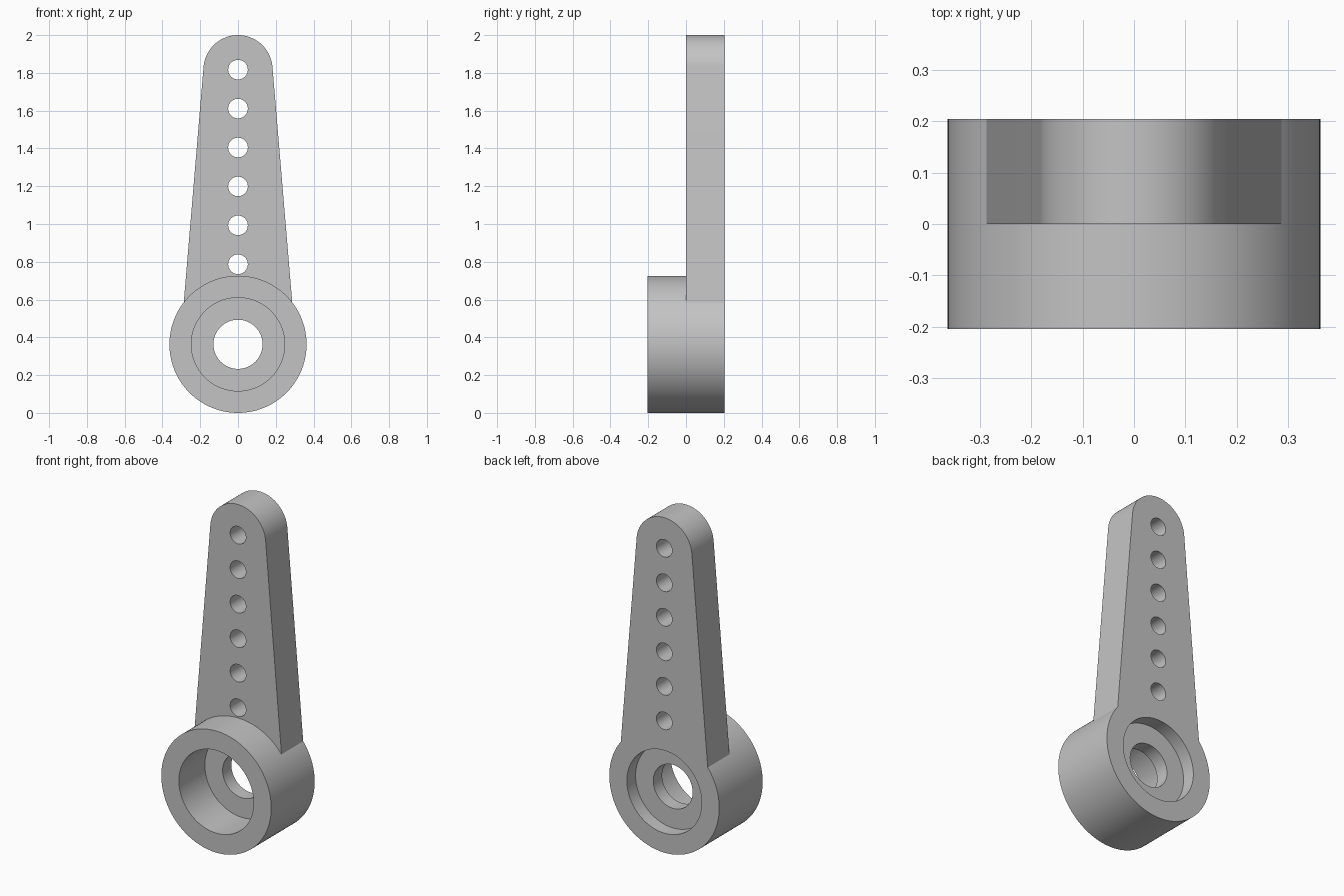
import bpy, bmesh, math
from mathutils import Matrix, Vector

cube = bpy.data.objects.get("Cube")
if cube:
    bpy.data.objects.remove(cube, do_unlink=True)

HUB_Z, HUB_R, HALF = 0.363, 0.363, 0.205
TIP_Z, TIP_R = 1.817, 0.183
TAPER = math.radians(4.8)

grey = bpy.data.materials.new("plain grey")
grey.use_nodes = True
grey.diffuse_color = (0.55, 0.55, 0.55, 1)
grey.node_tree.nodes["Principled BSDF"].inputs["Base Color"].default_value = grey.diffuse_color


def make_object(name, bm):
    bmesh.ops.recalc_face_normals(bm, faces=bm.faces)
    mesh = bpy.data.meshes.new(name)
    bm.to_mesh(mesh)
    bm.free()
    mesh.materials.append(grey)
    obj = bpy.data.objects.new(name, mesh)
    bpy.context.collection.objects.link(obj)
    return obj


def disc(name, z, radius, y0, y1, sides):
    """Cylinder lying along y, from y0 to y1."""
    bm = bmesh.new()
    place = Matrix.Translation((0, (y0 + y1) / 2, z)) @ Matrix.Rotation(math.pi / 2, 4, "X")
    bmesh.ops.create_cone(bm, cap_ends=True, segments=sides, radius1=radius,
                          radius2=radius, depth=y1 - y0, matrix=place)
    return make_object(name, bm)


def combine(target, tool, operation):
    """Apply a boolean and discard the tool."""
    mod = target.modifiers.new("join", "BOOLEAN")
    mod.operation, mod.solver, mod.object = operation, "EXACT", tool
    bpy.context.view_layer.objects.active = target
    bpy.ops.object.modifier_apply(modifier=mod.name)
    bpy.data.objects.remove(tool, do_unlink=True)


# Tapered arm plate with a rounded tip, its sides tangent to the tip
steps = 48
outline = []
for i in range(steps + 1):
    a = TAPER + (math.pi - 2 * TAPER) * i / steps
    outline.append((TIP_R * math.cos(a), TIP_Z + TIP_R * math.sin(a)))
root_z = 0.45
root_x = outline[0][0] + (outline[0][1] - root_z) * math.tan(TAPER)
outline += [(-root_x, root_z), (root_x, root_z)]

bm = bmesh.new()
face = bm.faces.new([bm.verts.new((x, 0, z)) for x, z in outline])
sweep = bmesh.ops.extrude_face_region(bm, geom=[face])
moved = [v for v in sweep["geom"] if isinstance(v, bmesh.types.BMVert)]
bmesh.ops.translate(bm, verts=moved, vec=Vector((0, HALF, 0)))
arm_plate = make_object("arm_plate", bm)

# Round hub, joined to the arm
lever = disc("lever_with_hub", HUB_Z, HUB_R, -HALF, HALF, 128)
combine(lever, arm_plate, "UNION")

# Deep front recess, shallow back recess and the shaft hole between them
combine(lever, disc("front_recess", HUB_Z, 0.247, -0.3, 0.04, 96), "DIFFERENCE")
combine(lever, disc("back_recess", HUB_Z, 0.247, 0.123, 0.3, 96), "DIFFERENCE")
combine(lever, disc("shaft_hole", HUB_Z, 0.13, -0.3, 0.3, 64), "DIFFERENCE")

# Row of linkage holes up the arm
for i in range(6):
    hole = disc("linkage_hole", TIP_Z - 0.206 * i, 0.052, -0.1, 0.3, 40)
    combine(lever, hole, "DIFFERENCE")

# Smooth round walls, crisp rims
bpy.ops.object.select_all(action="DESELECT")
lever.select_set(True)
bpy.context.view_layer.objects.active = lever
bpy.ops.object.shade_smooth_by_angle(angle=math.radians(30))
